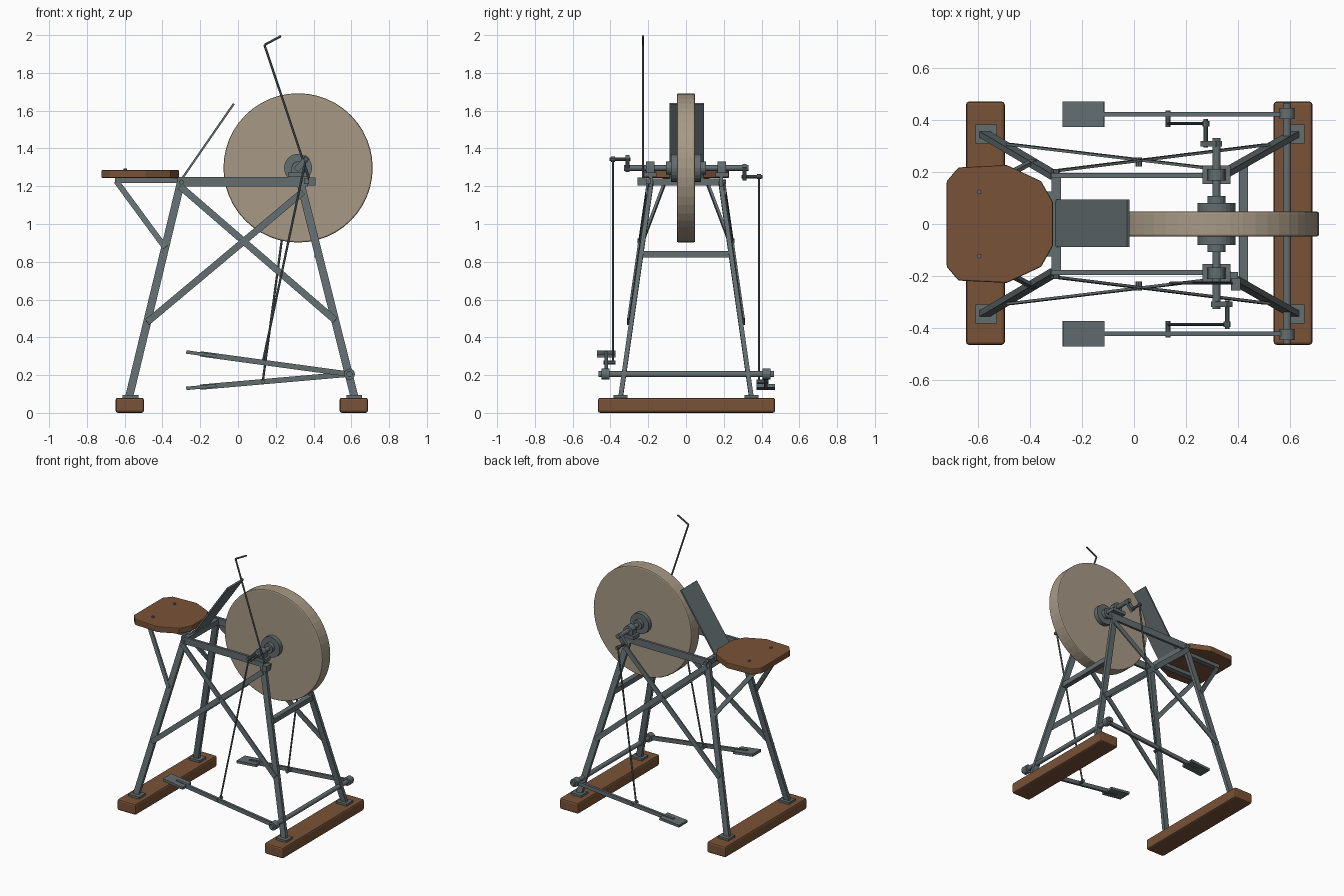
import bpy, bmesh, math
from mathutils import Vector, Matrix

if "Cube" in bpy.data.objects:
    bpy.data.objects.remove(bpy.data.objects["Cube"])


def material(name, rgb):
    m = bpy.data.materials.new(name)
    m.diffuse_color = (*rgb, 1)
    m.use_nodes = True
    m.node_tree.nodes["Principled BSDF"].inputs["Base Color"].default_value = m.diffuse_color
    return m


WOOD = material("brown wood", (0.19, 0.085, 0.038))
STEEL = material("grey steel", (0.125, 0.153, 0.162))
STONE = material("tan stone", (0.39, 0.32, 0.235))


def finish(bm, name, mat, bevel=0):
    bmesh.ops.recalc_face_normals(bm, faces=bm.faces[:])
    me = bpy.data.meshes.new(name)
    bm.to_mesh(me)
    bm.free()
    ob = bpy.data.objects.new(name, me)
    bpy.context.collection.objects.link(ob)
    me.materials.append(mat)
    if bevel:
        b = ob.modifiers.new("bevel", 'BEVEL')
        b.width, b.segments, b.limit_method = bevel, 2, 'ANGLE'
        b.angle_limit = math.radians(40)
    return ob


def box(name, center, size, mat=STEEL, bevel=0):
    bm = bmesh.new()
    bmesh.ops.create_cube(bm, size=1, matrix=Matrix.Translation(center) @ Matrix.Diagonal((*size, 1)))
    return finish(bm, name, mat, bevel)


def bar(name, p, q, w, d, ref=(0, 1, 0), mat=STEEL):
    """Flat bar from p to q: w wide across ref, d thick roughly along ref."""
    p, q = Vector(p), Vector(q)
    axis = (q - p).normalized()
    side = Vector(ref).cross(axis).normalized()
    rot = Matrix((side, axis.cross(side), axis)).transposed().to_4x4()
    bm = bmesh.new()
    bmesh.ops.create_cube(bm, size=1, matrix=Matrix.Translation((p + q) / 2) @ rot
                          @ Matrix.Diagonal((w, d, (q - p).length, 1)))
    return finish(bm, name, mat)


def rod(name, p, q, r, n=12, mat=STEEL, bevel=0):
    p, q = Vector(p), Vector(q)
    rot = (q - p).to_track_quat('Z', 'Y').to_matrix().to_4x4()
    bm = bmesh.new()
    bmesh.ops.create_cone(bm, cap_ends=True, segments=n, radius1=r, radius2=r, depth=(q - p).length,
                          matrix=Matrix.Translation((p + q) / 2) @ rot)
    return finish(bm, name, mat, bevel)


CX, CZ = 0.318, 1.297            # wheel centre

# wooden feet
for side, x in (("left", -0.573), ("right", 0.613)):
    box(f"{side}_foot", (x, 0.003, 0.04), (0.15, 0.938, 0.08), WOOD, 0.012)

# grinding wheel, axle and hubs
rod("grinding_wheel", (CX, -0.048, CZ), (CX, 0.048, CZ), 0.395, 48, STONE, 0.008)
rod("axle", (CX, -0.327, CZ), (CX, 0.332, CZ), 0.016, 16)

# seat board, rounded outline extruded
half = [(-0.722, 0.165), (-0.677, 0.218), (-0.49, 0.227), (-0.358, 0.165), (-0.313, 0.085)]
bm = bmesh.new()
outline = half + [(x, -y) for x, y in reversed(half)]
face = bm.faces.new([bm.verts.new((x, y, 1.244)) for x, y in outline])
up = bmesh.ops.extrude_face_region(bm, geom=[face])["geom"]
bmesh.ops.translate(bm, vec=(0, 0, 0.042), verts=[v for v in up if isinstance(v, bmesh.types.BMVert)])
finish(bm, "seat", WOOD, 0.005)


def leg_point(foot_x, top_x, z, out=0):
    t = (z - 0.09) / 1.12
    return foot_x + (top_x - foot_x) * t, 0.345 - 0.16 * t + out, z


# parts repeated on the front (-1) and back (1)
for s, tag in ((-1, "front"), (1, "back")):
    def m(p):
        return (p[0], p[1] * s, p[2])

    def left(z, out=0):
        return m(leg_point(-0.575, -0.305, z, out))

    def right(z, out=0):
        return m(leg_point(0.615, 0.333, z, out))

    # frame legs with foot plates
    bar(f"{tag}_left_leg", left(0.085), left(1.225), 0.042, 0.024)
    bar(f"{tag}_right_leg", right(0.085), right(1.225), 0.042, 0.024)
    for x in (-0.569, 0.615):
        box(f"{tag}_foot_plate", (x, 0.347 * s, 0.087), (0.083, 0.075, 0.016))
    # top rail
    box(f"{tag}_top_rail", (0.025, 0.187 * s, 1.224), (0.69, 0.018, 0.05))
    # crossed braces and their bolts
    bar(f"{tag}_brace_down", left(1.20, 0.018), right(0.49, 0.018), 0.036, 0.010)
    bar(f"{tag}_brace_up", left(0.48, 0.018), right(1.17, 0.018), 0.036, 0.010)
    rod(f"{tag}_brace_bolt", (0.018, 0.222 * s, 0.91), (0.018, 0.257 * s, 0.91), 0.012, 8)
    rod(f"{tag}_rail_bolt", (-0.3, 0.18 * s, 1.222), (-0.3, 0.212 * s, 1.222), 0.013, 8)
    # seat rail, strut and bolt
    box(f"{tag}_seat_rail", (-0.475, 0.105 * s, 1.23), (0.35, 0.04, 0.026))
    bar(f"{tag}_seat_strut", left(0.875, 0.01), m((-0.643, 0.11, 1.225)), 0.03, 0.014)
    rod(f"{tag}_seat_bolt", (-0.597, 0.124 * s, 1.27), (-0.597, 0.124 * s, 1.294), 0.009, 8)
    # bearing block
    box(f"{tag}_bearing_base", (CX, 0.19 * s, 1.26), (0.108, 0.07, 0.024))
    box(f"{tag}_bearing_body", (CX, 0.19 * s, 1.285), (0.072, 0.044, 0.04))
    rod(f"{tag}_bearing_cap", (CX, 0.168 * s, CZ), (CX, 0.212 * s, CZ), 0.034, 16)
    # wheel flange and hub nut
    rod(f"{tag}_flange", (CX, 0.045 * s, CZ), (CX, 0.08 * s, CZ), 0.074, 24)
    rod(f"{tag}_hub_nut", (CX, 0.08 * s, CZ), (CX, 0.107 * s, CZ), 0.035, 16)
    # crank, opposite on the two sides
    px, pz = CX - 0.041 * s, CZ - 0.046 * s
    ax, az = (px - CX) * 0.25, (pz - CZ) * 0.25
    bar(f"{tag}_crank_arm", (CX - ax, 0.309 * s, CZ - az), (px + ax, 0.309 * s, pz + az), 0.03, 0.022)
    rod(f"{tag}_crank_pin", (px, 0.295 * s, pz), (px, 0.405 * s, pz), 0.009, 10)
    rod(f"{tag}_crank_collar", (px, 0.376 * s, pz), (px, 0.397 * s, pz), 0.014, 10)
    # treadle lever, pedal and connecting rod
    slope = -0.136 if s < 0 else 0.087

    def lever(x, y=0.423):
        return x, y * s, 0.205 + (x - 0.59) * slope

    bar(f"{tag}_treadle_lever", lever(0.59), lever(-0.2), 0.028, 0.018)
    bar(f"{tag}_pedal", lever(-0.115), lever(-0.274), 0.018, 0.097)
    rod(f"{tag}_treadle_hub", (0.59, 0.404 * s, 0.205), (0.59, 0.448 * s, 0.205), 0.029, 16)
    rod(f"{tag}_treadle_pin", lever(0.131, 0.373), lever(0.131, 0.438), 0.011, 10)
    rod(f"{tag}_connecting_rod", lever(0.131, 0.387), (px, 0.387 * s, pz), 0.006, 8)

# cross members and treadle axle
bar("seat_end_crossbar", (-0.3, -0.195, 1.222), (-0.3, 0.195, 1.222), 0.036, 0.036, (1, 0, 0))
bar("lower_crossbar", (0.422, -0.238, 0.84), (0.422, 0.238, 0.84), 0.036, 0.036, (1, 0, 0))
rod("treadle_axle", (0.59, -0.462, 0.205), (0.59, 0.466, 0.205), 0.016, 16)

# splash shield between seat and wheel
bar("splash_shield", (-0.3, 0.003, 1.235), (-0.022, 0.003, 1.637), 0.011, 0.182)

# water can arm and its clamp
box("arm_clamp", (0.392, -0.233, 1.226), (0.038, 0.048, 0.042))
box("clamp_bracket", (0.375, -0.2, 1.226), (0.05, 0.03, 0.03))
path = [(0.382, -0.228, 1.225), (0.14, -0.228, 1.948), (0.228, -0.228, 1.995)]
for p, q, n in zip(path, path[1:], ("water_arm", "water_arm_hook")):
    rod(n, p, q, 0.006, 8)
